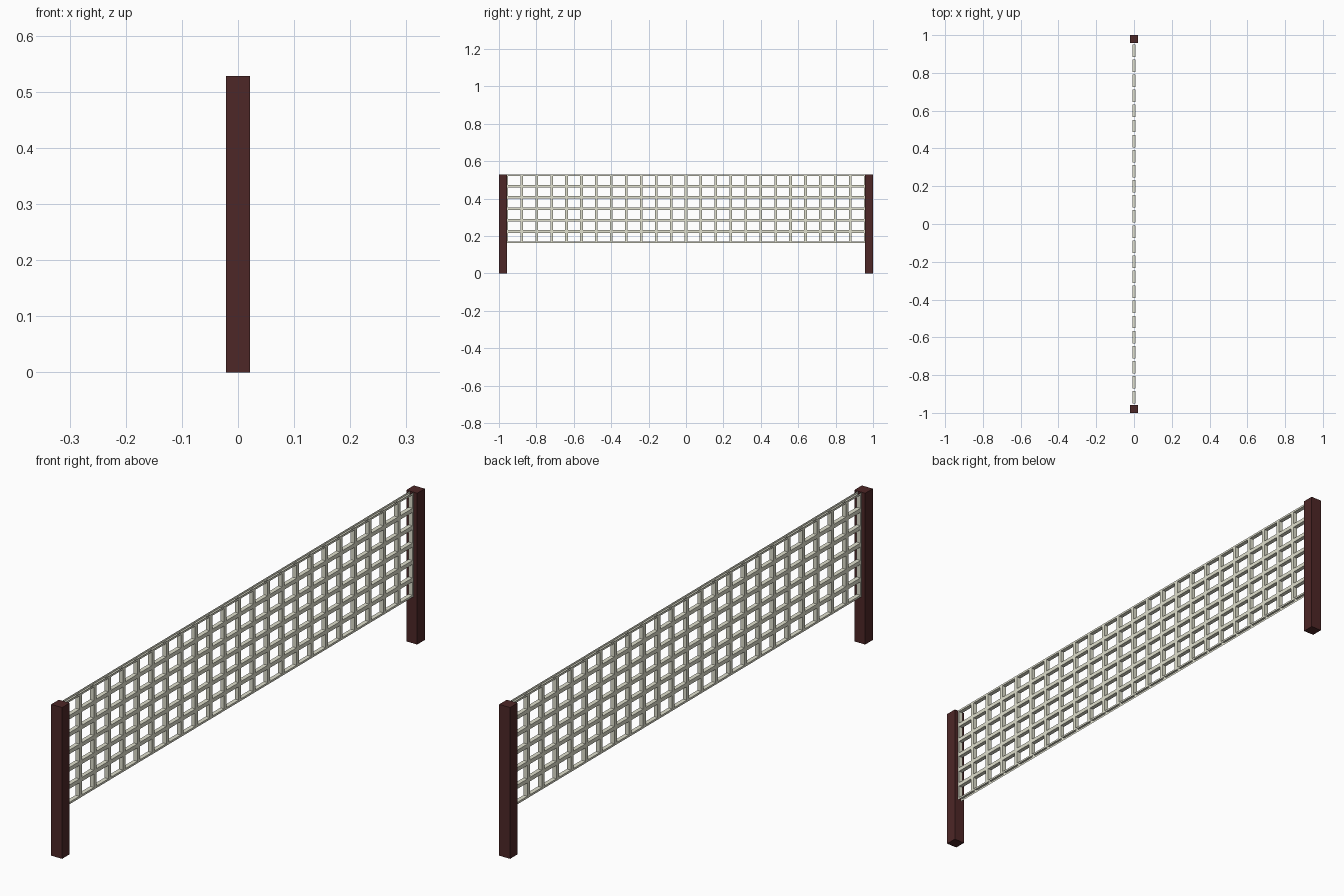
import bpy, bmesh

if "Cube" in bpy.data.objects:
    bpy.data.objects.remove(bpy.data.objects["Cube"])


def material(name, rgb):
    m = bpy.data.materials.new(name)
    m.diffuse_color = (*rgb, 1)
    m.use_nodes = True
    m.node_tree.nodes["Principled BSDF"].inputs["Base Color"].default_value = m.diffuse_color
    return m


def add_object(name, bm, mat):
    me = bpy.data.meshes.new(name)
    bm.to_mesh(me)
    bm.free()
    me.materials.append(mat)
    ob = bpy.data.objects.new(name, me)
    bpy.context.collection.objects.link(ob)
    return ob


wood = material("post_wood", (0.075, 0.02, 0.02))
cord = material("net_cord", (0.75, 0.75, 0.62))

POST, TOP, NET_BOTTOM = 0.042, 0.528, 0.164
COLS, ROWS = 24, 6
DEPTH, CORD = 0.0075, 0.007   # half depth and half width of a cord

# square posts at both ends
for side, name in ((-1, "front_post"), (1, "back_post")):
    bm = bmesh.new()
    bmesh.ops.create_cube(bm, size=1)
    bmesh.ops.scale(bm, vec=(POST, POST, TOP), verts=bm.verts)
    bmesh.ops.translate(bm, vec=(0, side * (1 - POST / 2), TOP / 2), verts=bm.verts)
    add_object(name, bm, wood)

# net: front sheet as a flat grid
half = 1 - POST
bm = bmesh.new()
grid = [[bm.verts.new((DEPTH, -half + 2 * half * c / COLS,
                       NET_BOTTOM + (TOP - NET_BOTTOM) * r / ROWS))
         for c in range(COLS + 1)] for r in range(ROWS + 1)]
cells = [bm.faces.new((grid[r][c], grid[r][c + 1], grid[r + 1][c + 1], grid[r + 1][c]))
         for r in range(ROWS) for c in range(COLS)]
bm.normal_update()

# cut a hole in every cell and give it walls, leaving the outer rim open
bmesh.ops.inset_individual(bm, faces=cells, thickness=CORD, use_even_offset=True)
rims = list({e for f in cells for e in f.edges})
bmesh.ops.delete(bm, geom=cells, context='FACES_ONLY')
walls = bmesh.ops.extrude_edge_only(bm, edges=rims)
for v in walls["geom"]:
    if isinstance(v, bmesh.types.BMVert):
        v.co.x = 0

# the back sheet mirrors the front one
net = add_object("net", bm, cord)
mirror = net.modifiers.new("back_sheet", 'MIRROR')
mirror.use_axis = (True, False, False)
